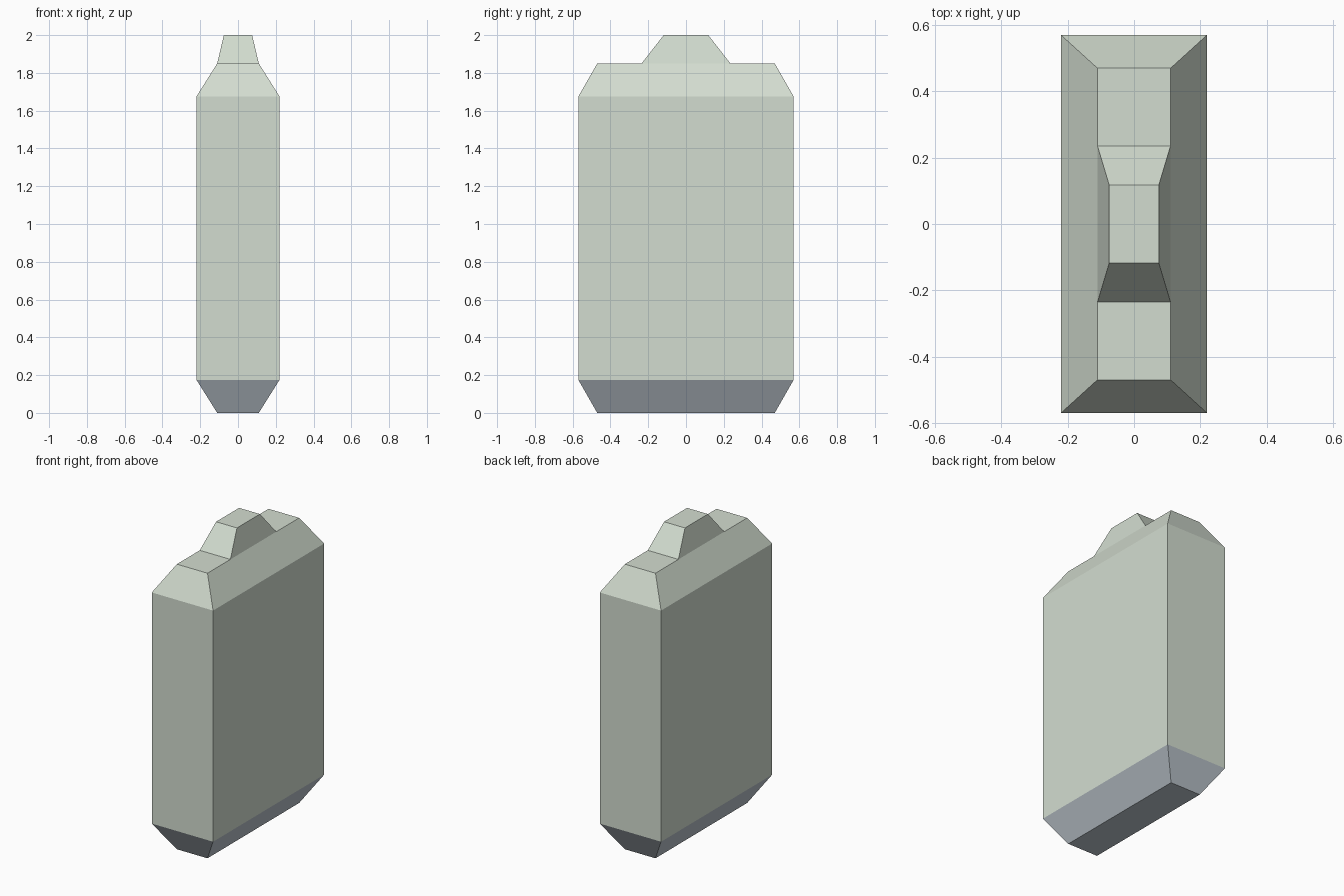
import bpy, bmesh

if "Cube" in bpy.data.objects:
    bpy.data.objects.remove(bpy.data.objects["Cube"])


def material(name, color):
    m = bpy.data.materials.new(name)
    m.diffuse_color = (*color, 1)
    m.use_nodes = True
    m.node_tree.nodes["Principled BSDF"].inputs["Base Color"].default_value = m.diffuse_color
    return m


def loft(name, rings, mat, bottom=False, top=False):
    """Stack of rectangles (half_x, half_y, z) skinned with flat faces."""
    bm = bmesh.new()
    loops = [[bm.verts.new((sx * x, sy * y, z))
              for sx, sy in ((-1, -1), (1, -1), (1, 1), (-1, 1))]
             for x, y, z in rings]
    for a, b in zip(loops, loops[1:]):
        for i in range(4):
            j = (i + 1) % 4
            bm.faces.new((a[i], a[j], b[j], b[i]))
    if bottom:
        bm.faces.new(loops[0][::-1])
    if top:
        bm.faces.new(loops[-1])
    mesh = bpy.data.meshes.new(name)
    bm.to_mesh(mesh)
    bm.free()
    mesh.materials.append(mat)
    ob = bpy.data.objects.new(name, mesh)
    bpy.context.collection.objects.link(ob)
    return ob


green = material("pale_green", (0.65, 0.72, 0.63))
slate = material("slate", (0.52, 0.58, 0.63))

# Tapered base
loft("base", [(0.11, 0.47, 0), (0.22, 0.57, 0.175)], slate, bottom=True)
# Tall slab with chamfered shoulders
loft("body", [(0.22, 0.57, 0.175), (0.22, 0.57, 1.675), (0.11, 0.47, 1.85)],
     green, top=True)
# Raised tapered block on top
loft("top_block", [(0.11, 0.235, 1.85), (0.075, 0.118, 2.0)], green, top=True)
